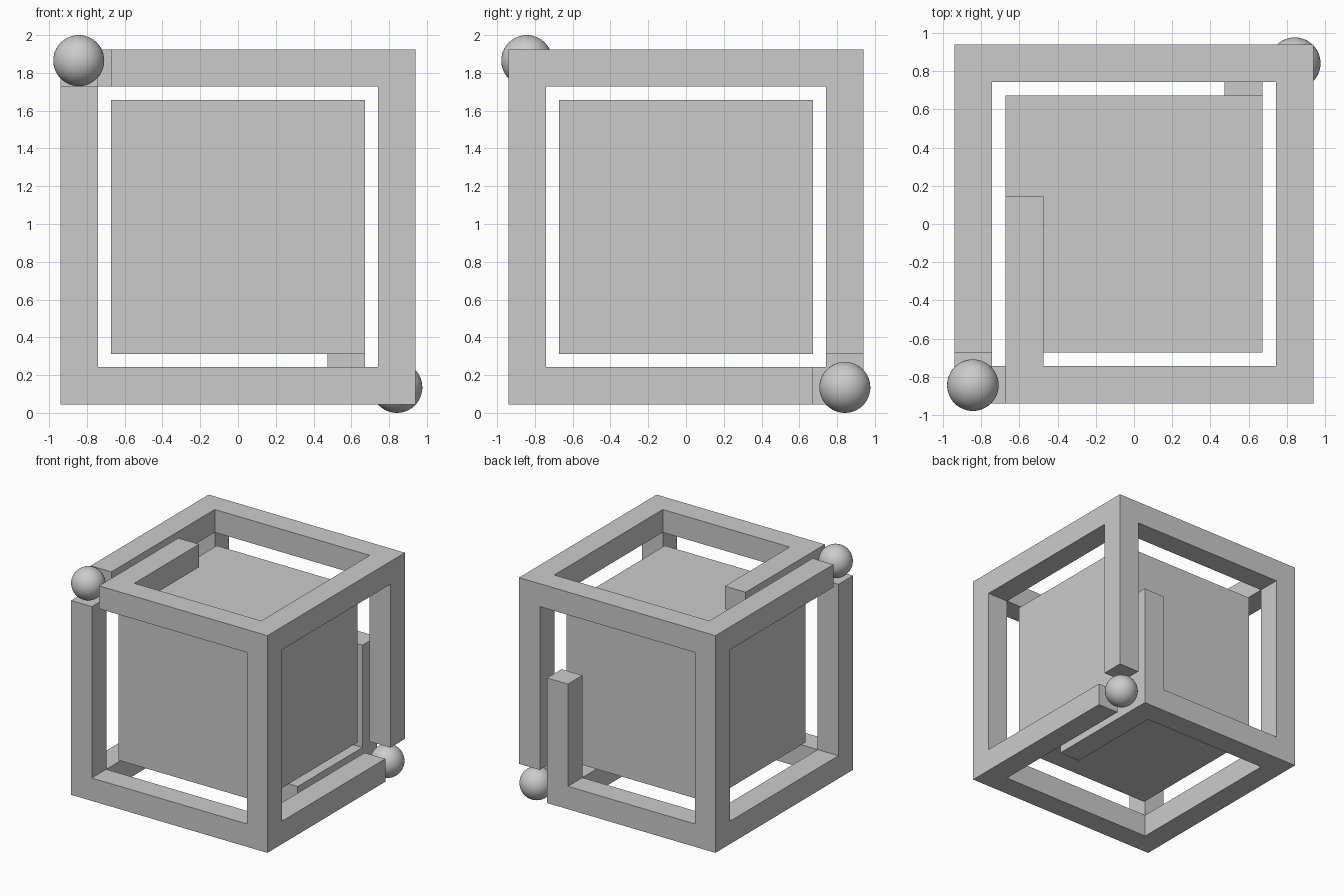
import bpy, bmesh
from math import radians
from mathutils import Vector

old = bpy.data.objects.get("Cube")
if old:
    bpy.data.objects.remove(old, do_unlink=True)

MID = Vector((0, 0, 0.985))   # centre of the cage
OUT, INN, CORE = 0.94, 0.742, 0.672
HOOK_IN, HOOK_END = 0.473, 0.143

grey = bpy.data.materials.new("plain_grey")
grey.use_nodes = True
colour = (0.6, 0.6, 0.6, 1)
grey.diffuse_color = colour
grey.node_tree.nodes["Principled BSDF"].inputs["Base Color"].default_value = colour


def finish(name, bm, location):
    mesh = bpy.data.meshes.new(name)
    bmesh.ops.recalc_face_normals(bm, faces=bm.faces)
    bm.to_mesh(mesh)
    bm.free()
    mesh.materials.append(grey)
    obj = bpy.data.objects.new(name, mesh)
    obj.location = location
    bpy.context.collection.objects.link(obj)
    return obj


def merged_boxes(name, boxes):
    """Join axis-aligned boxes into one clean skin without inner faces."""
    cuts = [sorted({v for b in boxes for v in b[a]}) for a in range(3)]
    cells = set()
    for i in range(len(cuts[0]) - 1):
        for j in range(len(cuts[1]) - 1):
            for k in range(len(cuts[2]) - 1):
                mid = [(cuts[a][n] + cuts[a][n + 1]) / 2 for a, n in enumerate((i, j, k))]
                if any(all(b[a][0] < mid[a] < b[a][1] for a in range(3)) for b in boxes):
                    cells.add((i, j, k))
    bm = bmesh.new()
    for cell in cells:
        for axis in range(3):
            u, v = (axis + 1) % 3, (axis + 2) % 3
            for side in (0, 1):
                near = list(cell)
                near[axis] += 1 if side else -1
                if tuple(near) in cells:
                    continue
                ring = []
                for du, dv in ((0, 0), (1, 0), (1, 1), (0, 1)):
                    p = list(cell)
                    p[axis] += side
                    p[u] += du
                    p[v] += dv
                    ring.append(bm.verts.new([cuts[a][p[a]] for a in range(3)]))
                bm.faces.new(ring)
    bmesh.ops.remove_doubles(bm, verts=bm.verts, dist=0.0001)
    bmesh.ops.dissolve_limit(bm, angle_limit=radians(1), verts=bm.verts, edges=bm.edges)
    return finish(name, bm, MID)


# Cage bars: one per cube edge, shortened at the two open corners
LOW, HIGH = (-OUT, -INN), (INN, OUT)
top_corner, bottom_corner = (-1, -1, 1), (1, 1, -1)
bars = []
for axis in range(3):
    for s in (-1, 1):
        for t in (-1, 1):
            span = [-OUT, OUT]
            for end in (-1, 1):
                corner = [s, t]
                corner.insert(axis, end)
                if tuple(corner) == top_corner:
                    span[end > 0] = end * (INN if axis == 2 else CORE)
                elif tuple(corner) == bottom_corner:
                    span[end > 0] = end * CORE
            box = [HIGH if s > 0 else LOW, HIGH if t > 0 else LOW]
            box.insert(axis, tuple(span))
            bars.append(box)

# Hooks: inner arms turning back from the shortened bars
bars += [
    [(-CORE, -HOOK_IN), (-OUT, HOOK_END), HIGH],   # top arm
    [(HOOK_IN, CORE), (-HOOK_END, OUT), LOW],      # bottom arm
    [(HOOK_IN, CORE), HIGH, (-OUT, HOOK_END)],     # rear upright arm
]
merged_boxes("cage_frame", bars)

# Solid block inside the cage
merged_boxes("inner_block", [[(-CORE, CORE)] * 3])

# Balls at the open corners
for name, place in (("top_ball", (-0.843, -0.843, 1.865)),
                    ("bottom_ball", (0.841, 0.841, 0.135))):
    bm = bmesh.new()
    bmesh.ops.create_uvsphere(bm, u_segments=48, v_segments=24, radius=0.135)
    ball = finish(name, bm, place)
    for face in ball.data.polygons:
        face.use_smooth = True
